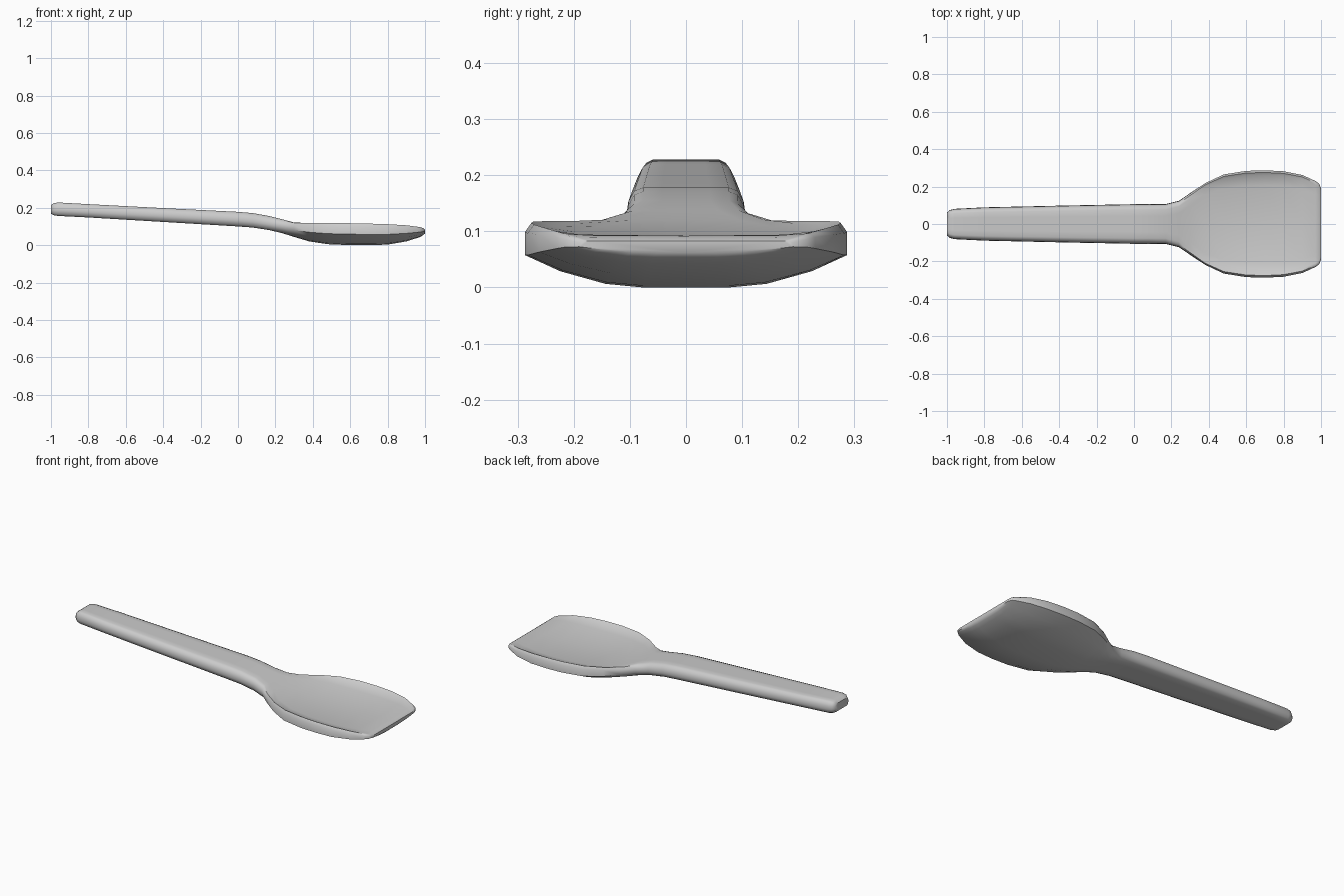
import bpy, bmesh

# Half cross-sections, bottom centre to top centre: (width fraction, height fraction)
HANDLE = [(0, 0), (.4, 0), (.75, 0), (.92, .12), (1, .4),
          (.97, .68), (.87, .92), (.72, 1), (.4, 1), (0, 1)]
BOWL = [(0, 0), (.27, 0), (.5, .055), (.78, .25), (1, .5),
        (1, .86), (.96, 1), (.91, 1), (.72, 1), (0, 1)]
DISH = [0, 0, 0, 0, 0, 0, 0, .35, .85, 1]   # share of the dish depth per point

# Stations along the spoon: x, half width, bottom z, top z, bowl blend, dish depth
STATIONS = [
    (-1.00, .062, .168, .214, 0, 0),
    (-.985, .074, .160, .225, 0, 0),
    (-.96, .081, .156, .228, 0, 0),
    (-.80, .089, .148, .219, 0, 0),
    (-.40, .098, .124, .198, 0, 0),
    (0.00, .106, .100, .178, 0, 0),
    (.08, .106, .094, .171, 0, 0),
    (.17, .107, .080, .155, 0, 0),
    (.24, .124, .063, .137, .2, 0),
    (.30, .165, .044, .122, .6, .003),
    (.38, .218, .020, .118, 1, .012),
    (.48, .265, .005, .118, 1, .023),
    (.60, .284, .000, .117, 1, .028),
    (.70, .287, .000, .115, 1, .028),
    (.80, .282, .003, .112, 1, .024),
    (.90, .262, .020, .106, 1, .014),
    (.97, .230, .042, .097, 1, .005),
    (.99, .215, .053, .091, 1, .002),
    (1.00, .190, .062, .083, 1, 0),
]


def section(x, w, zb, zt, blend, dish):
    half = []
    for (hy, hz), (by, bz), d in zip(HANDLE, BOWL, DISH):
        y = hy + (by - hy) * blend
        z = hz + (bz - hz) * blend
        half.append((x, y * w, zb + z * (zt - zb) - d * dish))
    return half + [(x, -y, z) for x, y, z in half[-2:0:-1]]


# Loft the spoon through all the stations
bm = bmesh.new()
rings = [[bm.verts.new(p) for p in section(*s)] for s in STATIONS]
for a, b in zip(rings, rings[1:]):
    for i in range(len(a)):
        j = (i + 1) % len(a)
        bm.faces.new((a[i], a[j], b[j], b[i]))
bm.faces.new(rings[0])
bm.faces.new(rings[-1])
bmesh.ops.recalc_face_normals(bm, faces=bm.faces)
mesh = bpy.data.meshes.new("spoon")
bm.to_mesh(mesh)
bm.free()
spoon = bpy.data.objects.new("spoon", mesh)
bpy.context.collection.objects.link(spoon)
bpy.context.view_layer.objects.active = spoon
spoon.select_set(True)
bpy.ops.object.shade_smooth_by_angle(angle=0.9)
